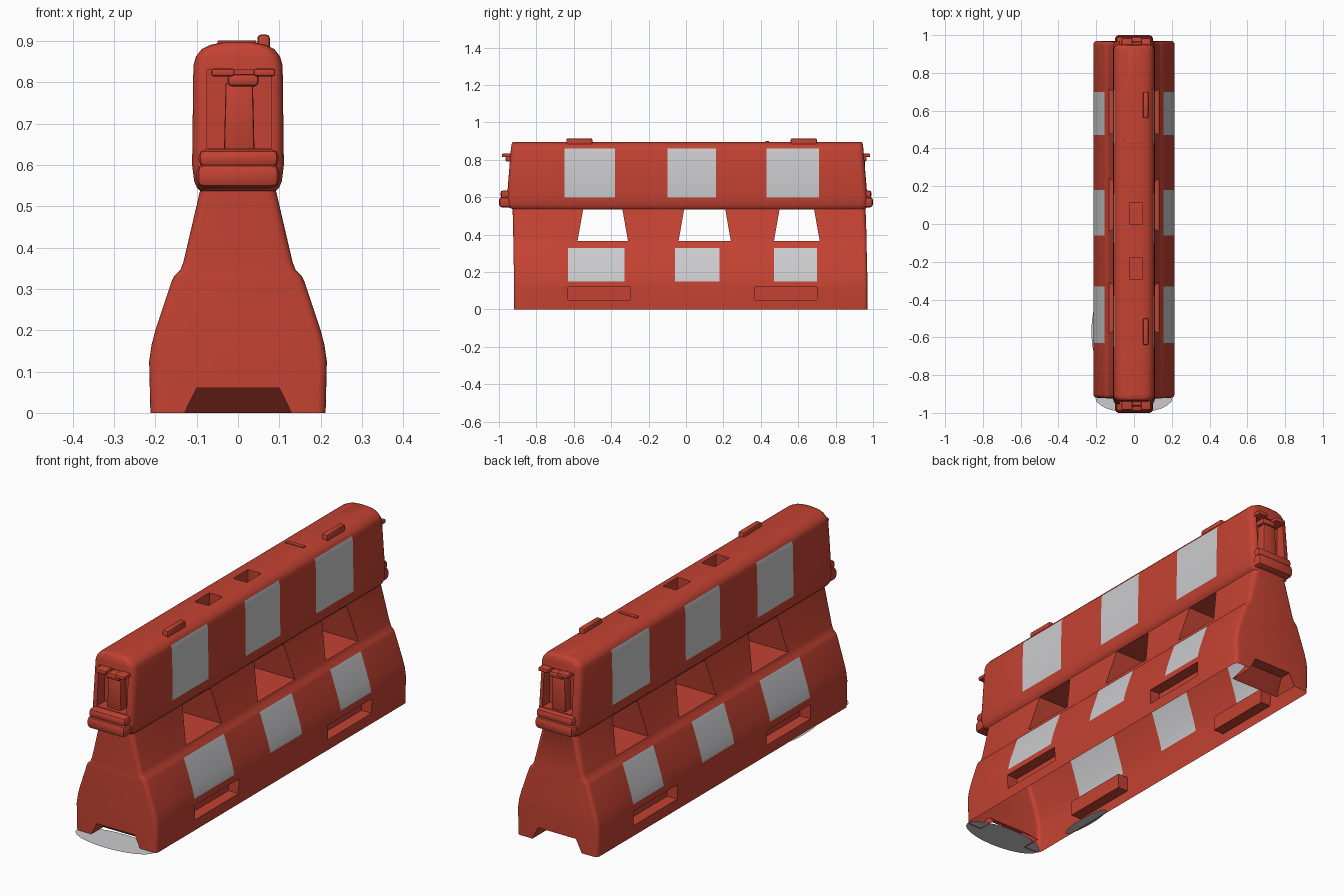
import bpy, bmesh, math
from mathutils import Vector

cube = bpy.data.objects.get("Cube")
if cube:
    bpy.data.objects.remove(cube, do_unlink=True)


def material(name, rgb):
    m = bpy.data.materials.new(name)
    m.use_nodes = True
    m.diffuse_color = (*rgb, 1)
    bsdf = m.node_tree.nodes["Principled BSDF"]
    bsdf.inputs["Base Color"].default_value = (*rgb, 1)
    bsdf.inputs["Roughness"].default_value = 0.6
    return m


RED = material("barrier red", (0.55, 0.055, 0.032))
GREY = material("reflective grey", (0.6, 0.6, 0.62))


def finish(name, bm, mat):
    bmesh.ops.recalc_face_normals(bm, faces=bm.faces)
    mesh = bpy.data.meshes.new(name)
    bm.to_mesh(mesh)
    bm.free()
    mesh.materials.append(mat)
    obj = bpy.data.objects.new(name, mesh)
    bpy.context.collection.objects.link(obj)
    return obj


def activate(obj):
    bpy.ops.object.select_all(action="DESELECT")
    obj.select_set(True)
    bpy.context.view_layer.objects.active = obj


def smooth(obj, angle=35):
    activate(obj)
    bpy.ops.object.shade_smooth_by_angle(angle=math.radians(angle))


def rounded_rect(hx, y0, y1, r, steps=4):
    corners = [(hx - r, y1 - r), (r - hx, y1 - r), (r - hx, y0 + r), (hx - r, y0 + r)]
    pts = []
    for i, (cx, cy) in enumerate(corners):
        for k in range(steps + 1):
            a = math.pi / 2 * (i + k / steps)
            pts.append((cx + r * math.cos(a), cy + r * math.sin(a)))
    return pts


def loft(name, levels, mat=RED):
    """Closed stack of rounded rectangles: (z, half width, y0, y1, corner radius)."""
    bm = bmesh.new()
    rings = [[bm.verts.new((x, y, z)) for x, y in rounded_rect(hx, y0, y1, r)]
             for z, hx, y0, y1, r in levels]
    n = len(rings[0])
    for a, b in zip(rings, rings[1:]):
        for i in range(n):
            j = (i + 1) % n
            bm.faces.new((a[i], a[j], b[j], b[i]))
    bm.faces.new(rings[0])
    bm.faces.new(rings[-1])
    return finish(name, bm, mat)


def block(name, x, y, z, top_x=None, top_y=None, bevel=0.0):
    """Box over three ranges, with an optional different top rectangle."""
    bm = bmesh.new()
    bmesh.ops.create_cube(bm, size=1)
    for v in bm.verts:
        top = v.co.z > 0
        rx, ry = (top_x or x, top_y or y) if top else (x, y)
        v.co = Vector((rx[v.co.x > 0], ry[v.co.y > 0], z[top]))
    if bevel:
        bmesh.ops.bevel(bm, geom=bm.edges[:], offset=bevel, segments=2,
                        profile=0.5, affect="EDGES")
    return finish(name, bm, RED)


def ends(s, a, b):
    """Range along y, mirrored to the end chosen by sign s."""
    return tuple(sorted((s * a, s * b)))


# Barrier shell: wide foot, sloped waist, overhanging rounded head
body = loft("barrier_body", [
    (0.0, 0.212, -0.92, 0.97, 0.02), (0.125, 0.215, -0.92, 0.97, 0.02),
    (0.165, 0.209, -0.92, 0.97, 0.02), (0.2, 0.2, -0.92, 0.969, 0.02),
    (0.32, 0.16, -0.923, 0.966, 0.02), (0.332, 0.154, -0.923, 0.966, 0.02),
    (0.345, 0.14, -0.923, 0.966, 0.02), (0.365, 0.132, -0.923, 0.966, 0.02),
    (0.537, 0.092, -0.927, 0.96, 0.025), (0.546, 0.1, -0.95, 0.965, 0.03),
    (0.56, 0.106, -0.957, 0.97, 0.03), (0.6, 0.111, -0.957, 0.97, 0.03),
    (0.84, 0.108, -0.938, 0.95, 0.03), (0.862, 0.102, -0.936, 0.948, 0.03),
    (0.88, 0.088, -0.933, 0.946, 0.03), (0.89, 0.068, -0.93, 0.944, 0.03),
    (0.896, 0.04, -0.925, 0.938, 0.03)])

# Cutters: windows, lift pockets, top sockets, end recesses and drain arches
cutters = []
for a, b in ((-0.58, -0.31), (-0.04, 0.24), (0.47, 0.715)):
    cutters.append(block("window_cutter", (-0.3, 0.3), (a, b), (0.365, 0.535),
                         top_y=(a + 0.03, b - 0.03)))
for s in (-1, 1):
    for a, b in ((-0.63, -0.3), (0.37, 0.7)):
        cutters.append(block("pocket_cutter", ends(s, 0.16, 0.3), (a, b), (0.05, 0.12)))
    face = 0.944 if s > 0 else 0.925
    cutters.append(block("recess_cutter", (-0.075, 0.08), ends(s, face - 0.03, 1.1), (0.64, 0.83)))
    cutters.append(block("drain_cutter", (-0.13, 0.13), ends(s, face - 0.1, 1.1), (-0.001, 0.06),
                         top_x=(-0.1, 0.1), top_y=ends(s, face - 0.03, 1.1)))
for a in (-0.29, 0.0):
    cutters.append(block("socket_cutter", (-0.025, 0.045), (a, a + 0.11), (0.83, 1.0)))

activate(body)
for c in cutters:
    c.hide_render = True
    mod = body.modifiers.new("cut", "BOOLEAN")
    mod.operation, mod.solver, mod.object = "DIFFERENCE", "EXACT", c
    bpy.ops.object.modifier_apply(modifier=mod.name)
    bpy.data.objects.remove(c, do_unlink=True)

# Open underside and reflective panels cut into the side walls
panels = [((0.6, 0.86), ((-0.65, -0.38), (-0.1, 0.16), (0.43, 0.71))),
          ((0.15, 0.33), ((-0.63, -0.33), (-0.06, 0.18), (0.47, 0.7)))]
body.data.materials.clear()
body.data.materials.append(RED)
body.data.materials.append(GREY)
bm = bmesh.new()
bm.from_mesh(body.data)
under = [f for f in bm.faces if f.normal.z < -0.9 and f.calc_center_median().z < 0.002]
bmesh.ops.delete(bm, geom=under, context="FACES")


def slice_at(axis, value):
    co, no = Vector(), Vector()
    co[axis], no[axis] = value, 1
    bmesh.ops.bisect_plane(bm, geom=bm.verts[:] + bm.edges[:] + bm.faces[:],
                           plane_co=co, plane_no=no, dist=1e-5)


for zr, spans in panels:
    for z in zr:
        slice_at(2, z)
    for span in spans:
        for y in span:
            slice_at(1, y)
for f in bm.faces:
    c = f.calc_center_median()
    f.material_index = 0
    for zr, spans in panels:
        if zr[0] < c.z < zr[1] and abs(f.normal.x) > 0.5 and abs(c.x) > 0.095:
            if any(a < c.y < b for a, b in spans):
                f.material_index = 1
bm.to_mesh(body.data)
bm.free()
smooth(body)

# End couplings: double lip, latch column, hooks
for s, end in ((-1, "front"), (1, "back")):
    face = 0.944 if s > 0 else 0.925
    parts = [
        block(end + "_lower_lip", (-0.1, 0.1), ends(s, 0.9, 1.0), (0.545, 0.602), bevel=0.018),
        block(end + "_upper_lip", (-0.095, 0.098), ends(s, 0.9, 0.992), (0.595, 0.637), bevel=0.015),
        block(end + "_latch_column", (-0.034, 0.04), ends(s, face - 0.04, face + 0.012),
              (0.63, 0.8), top_x=(-0.03, 0.036), bevel=0.006),
        block(end + "_latch_block", (-0.025, 0.05), ends(s, face - 0.035, 0.965),
              (0.79, 0.82), bevel=0.01)]
    for side, xr in (("left", (0.038, 0.09)), ("right", (-0.065, -0.008))):
        parts.append(block(f"{end}_{side}_hook", xr, ends(s, face - 0.035, 0.985),
                           (0.814, 0.833), bevel=0.006))
    for p in parts:
        smooth(p)

# Raised ribs on the top
for name, y in (("front_top_rib", (-0.64, -0.5)), ("back_top_rib", (0.56, 0.7))):
    smooth(block(name, (0.047, 0.077), y, (0.87, 0.915), bevel=0.008))
smooth(block("top_seam_rib", (-0.05, 0.045), (0.425, 0.445), (0.885, 0.901), bevel=0.003))


# Thin ground sheets showing past the foot
def sheet(name, cx, cy, rx, ry):
    bm = bmesh.new()
    ring = [bm.verts.new((cx + rx * math.cos(i * math.tau / 24),
                          cy + ry * math.sin(i * math.tau / 24), 0.003)) for i in range(24)]
    bm.faces.new(ring)
    finish(name, bm, GREY)


sheet("front_ground_sheet", 0.0, -0.92, 0.205, 0.08)
sheet("side_ground_sheet", -0.195, -0.57, 0.03, 0.14)
